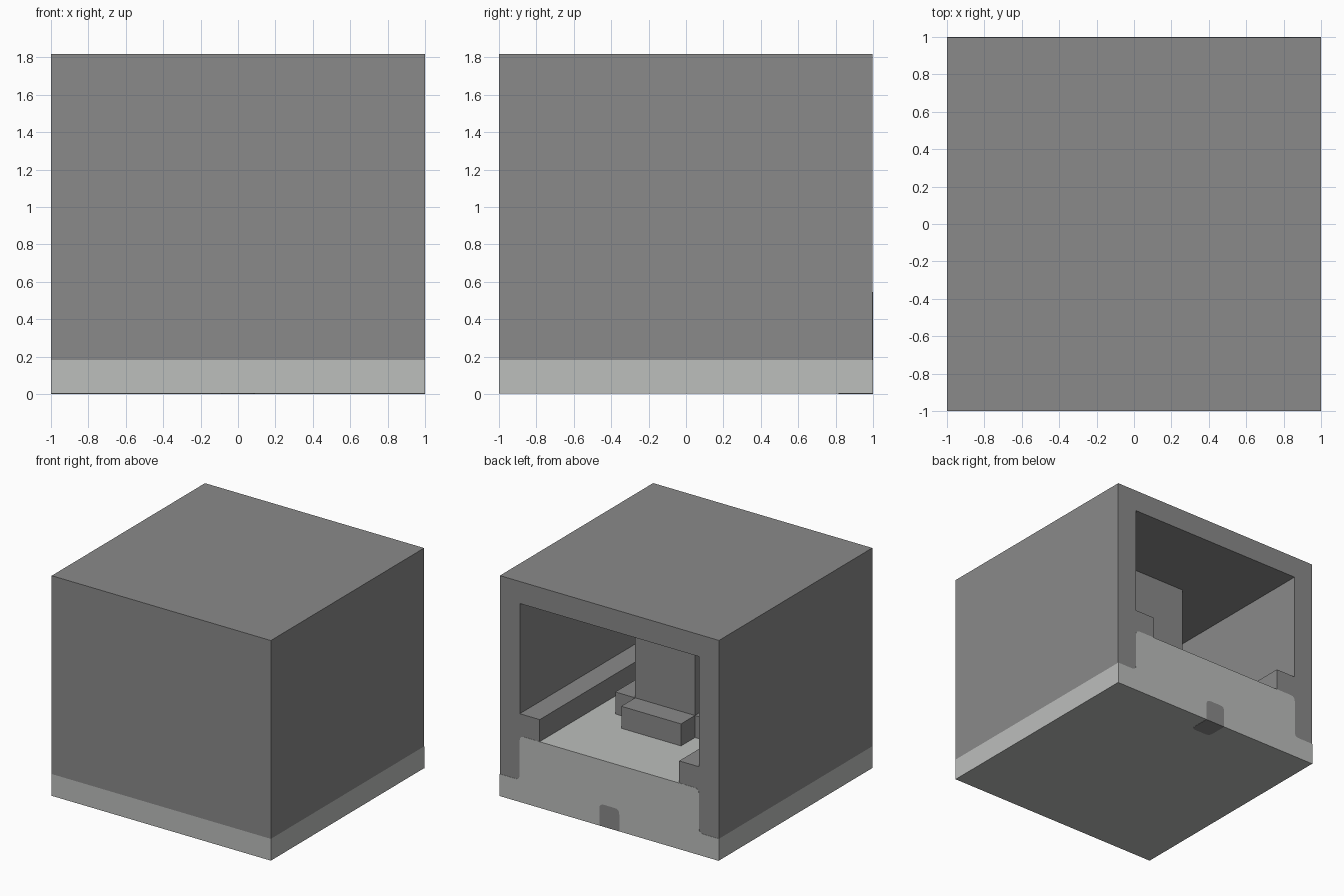
import bpy, bmesh
from mathutils import Vector

U = 1 / 11          # modelling grid unit
T = 0.002           # thickness of the colour plates

if "Cube" in bpy.data.objects:
    bpy.data.objects.remove(bpy.data.objects["Cube"])


def material(name, rgb):
    m = bpy.data.materials.new(name)
    m.use_nodes = True
    m.diffuse_color = (*rgb, 1)
    m.node_tree.nodes["Principled BSDF"].inputs["Base Color"].default_value = (*rgb, 1)
    return m


STONE = material("stone grey", (0.255, 0.255, 0.255))
PALE = material("pale grey", (0.505, 0.517, 0.505))


def add_object(name, bm, mats):
    bmesh.ops.recalc_face_normals(bm, faces=bm.faces)
    me = bpy.data.meshes.new(name)
    bm.to_mesh(me)
    bm.free()
    for m in mats:
        me.materials.append(m)
    ob = bpy.data.objects.new(name, me)
    bpy.context.scene.collection.objects.link(ob)
    return ob


def box(name, lo, hi, *mats):
    bm = bmesh.new()
    bmesh.ops.create_cube(bm, size=1)
    for v in bm.verts:
        v.co = [a if c < 0 else b for a, b, c in zip(lo, hi, v.co)]
    return add_object(name, bm, mats)


def prism(name, pts, start, push, *mats):
    """Extrude a flat outline; start turns a 2D point into 3D."""
    bm = bmesh.new()
    face = bm.faces.new([bm.verts.new(start(a, b)) for a, b in pts])
    side = bmesh.ops.extrude_face_region(bm, geom=[face])["geom"]
    bmesh.ops.translate(bm, vec=push, verts=[g for g in side if isinstance(g, bmesh.types.BMVert)])
    return add_object(name, bm, mats)


def rounded(pts, steps=4):
    """Round each (a, b, radius) corner of an outline."""
    out = []
    for i, (a, b, r) in enumerate(pts):
        p = Vector((a, b))
        if r == 0:
            out.append(p)
            continue
        before = p + (Vector(pts[i - 1][:2]) - p).normalized() * r
        after = p + (Vector(pts[(i + 1) % len(pts)][:2]) - p).normalized() * r
        for k in range(steps + 1):
            t = k / steps
            out.append(before * (1 - t) ** 2 + p * 2 * t * (1 - t) + after * t * t)
    return out


def mirrored(half):
    """Complete an outline that runs from the middle outwards on +a."""
    return half + [(-p[0], *p[1:]) for p in reversed(half)]


def grid_box(name, x0, x1, y0, y1, z0, z1, mat):
    return box(name, (x0 * U, y0 * U, z0 * U), (x1 * U, y1 * U, z1 * U), mat)


# Pale base slab
box("base_slab", (-1, -1, T), (1, 1 - T, 2 * U), PALE)

# Shell hollowed from the back, leaving a ledge along both side walls
shell = box("shell", (-1, -1, 2 * U), (1, 1 - T, 20 * U), STONE, PALE)
room = mirrored([(7, 6), (7, 8), (9, 8), (9, 18)])
cutter = prism("room_cutter", room, lambda a, b: (a * U, -9 * U, b * U), (0, 21 * U, 0), STONE)
cutter.hide_render = True
cut = shell.modifiers.new("room", "BOOLEAN")
cut.object = cutter
cut.solver = "EXACT"
bpy.context.view_layer.objects.active = shell
bpy.ops.object.modifier_apply(modifier=cut.name)
bpy.data.objects.remove(cutter)

# Pale room floor
for f in shell.data.polygons:
    is_floor = f.normal.z > 0.9 and abs(f.center.z - 6 * U) < 0.01
    f.material_index = 1 if is_floor else 0

# Ledge along the front wall
grid_box("front_ledge", -7, 7, -9, -7, 6, 8, STONE)

# Central column with a bench on each side
grid_box("column", -3, 3, -3, 3, 6, 18, STONE)
for s, x_name, y_name in ((1, "left", "back"), (-1, "right", "front")):
    lo, hi = sorted((3 * s, 5 * s))
    grid_box(x_name + "_bench", lo, hi, -3, 3, 6, 8, STONE)
    grid_box(y_name + "_bench", -3, 3, lo, hi, 6, 8, STONE)

# Pale back panel with a notch for the small door mark
R = 0.45
panel = mirrored([(1, 2, R), (1, 0, 0), (11, 0, 0), (11, 2, 0), (9, 2, R), (9, 6, R)])
prism("back_panel", rounded(panel), lambda a, b: (a * U, 1 - T, b * U), (0, T, 0), PALE)

# Door mark on the back and its continuation underneath
mark = rounded(mirrored([(1, 0, 0), (1, 2, R)]))
prism("door_mark", mark, lambda a, b: (a * U, 1 - T, b * U), (0, T, 0), STONE)
prism("door_mark_underside", mark, lambda a, b: (a * U, 1 - T - b * U, 0), (0, 0, T), STONE)
